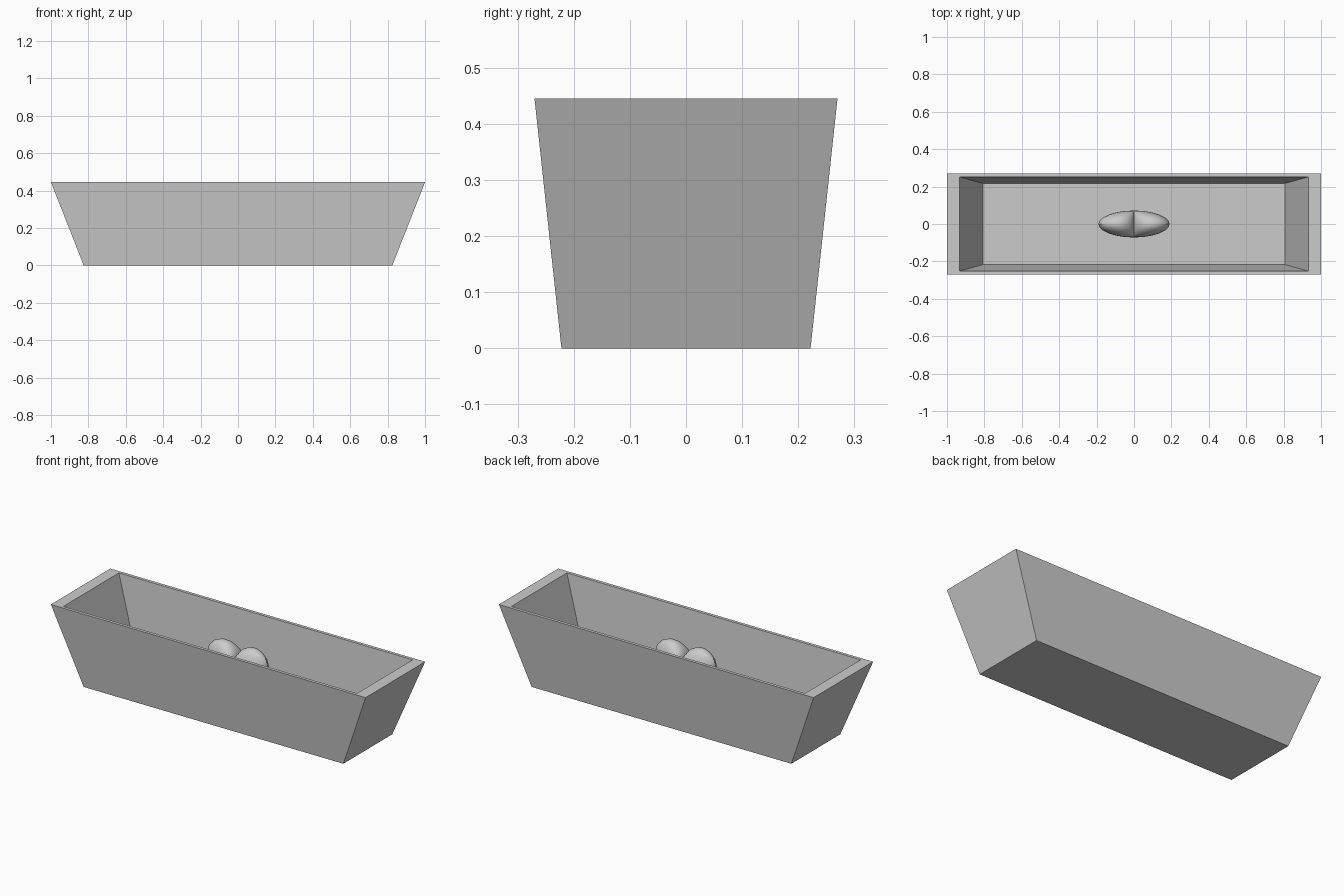
import bpy, bmesh
from math import sin, cos, pi

if "Cube" in bpy.data.objects:
    bpy.data.objects.remove(bpy.data.objects["Cube"])


def finish(name, bm):
    bmesh.ops.recalc_face_normals(bm, faces=bm.faces)
    mesh = bpy.data.meshes.new(name)
    bm.to_mesh(mesh)
    bm.free()
    obj = bpy.data.objects.new(name, mesh)
    bpy.context.collection.objects.link(obj)
    return obj


def bridge(bm, a, b):
    n = len(a)
    for i in range(n):
        bm.faces.new((a[i], a[(i + 1) % n], b[(i + 1) % n], b[i]))


# Trough: rectangular loops up the outside, over the rim, down the inside
bm = bmesh.new()
sections = [(0.825, 0.222, 0), (1.0, 0.27, 0.445),
            (0.933, 0.252, 0.445), (0.808, 0.217, 0.06)]
loops = [[bm.verts.new((sx * x, sy * y, z))
          for sx, sy in ((-1, -1), (1, -1), (1, 1), (-1, 1))]
         for x, y, z in sections]
for a, b in zip(loops, loops[1:]):
    bridge(bm, a, b)
bm.faces.new(loops[0])
bm.faces.new(loops[-1])
finish("trough", bm)

# Heart: puffy outline standing upright in the trough, tip on the floor
SEG, RINGS = 32, 12
HALF_W, HALF_D, ZS, ZC = 0.19, 0.072, 0.0113, 0.25


def outline(t, s):
    x = HALF_W * sin(t) ** 3
    z = ZS * (13 * cos(t) - 5 * cos(2 * t) - 2 * cos(3 * t) - cos(4 * t))
    return x * s, z * s + ZC


bm = bmesh.new()
rings = []
for r in range(1, RINGS):
    phi = pi * r / RINGS
    ring = []
    for i in range(SEG):
        x, z = outline(2 * pi * i / SEG, sin(phi))
        ring.append(bm.verts.new((x, -HALF_D * cos(phi), z)))
    rings.append(ring)
for a, b in zip(rings, rings[1:]):
    bridge(bm, a, b)
for ring, y in ((rings[0], -HALF_D), (rings[-1], HALF_D)):
    pole = bm.verts.new((0, y, ZC))
    for i in range(SEG):
        bm.faces.new((ring[i], ring[(i + 1) % SEG], pole))
heart = finish("heart", bm)
bpy.context.view_layer.objects.active = heart
heart.select_set(True)
bpy.ops.object.shade_smooth_by_angle(angle=0.6)
